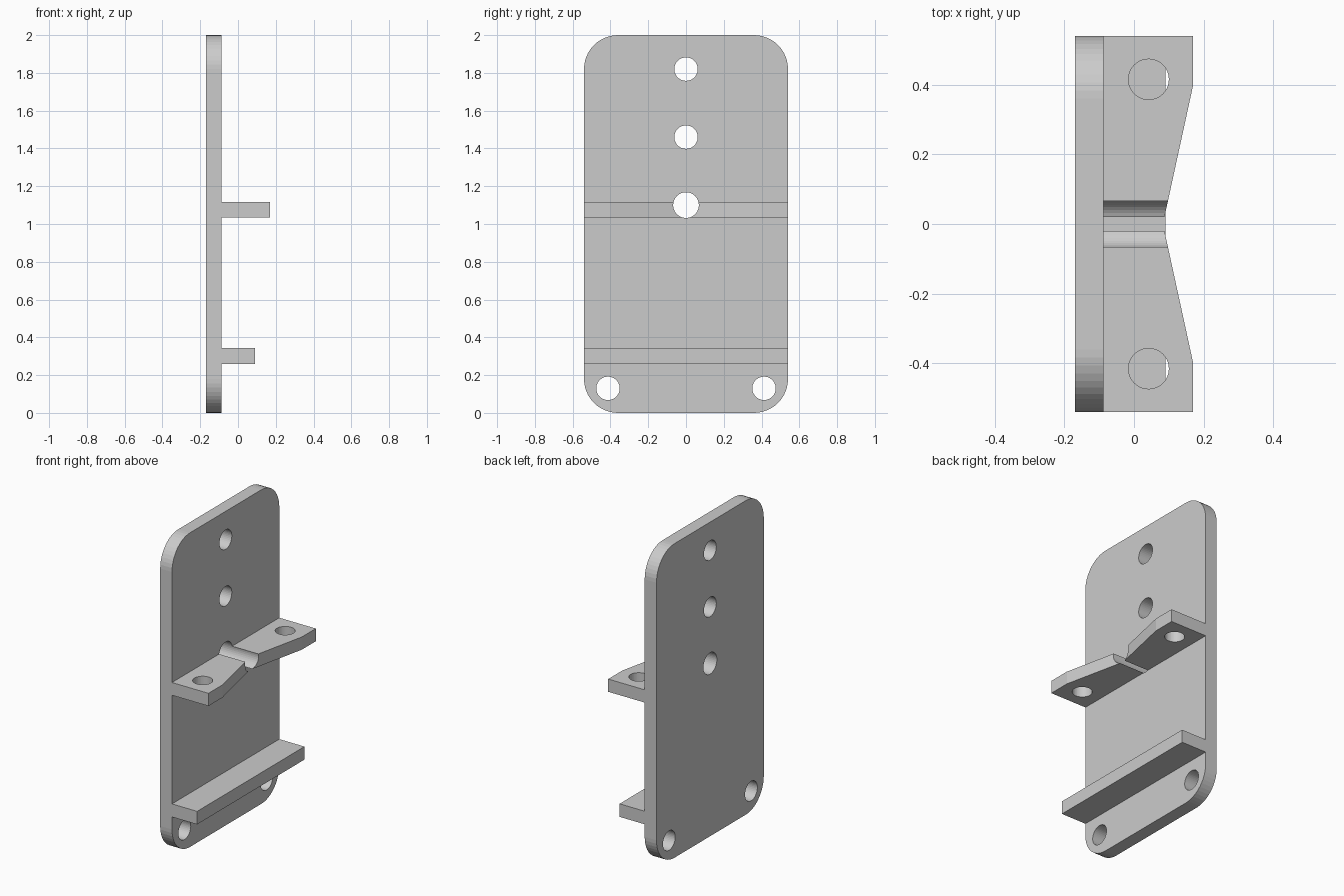
import bpy, bmesh
from math import sin, cos, pi
from mathutils import Vector, Matrix

if "Cube" in bpy.data.objects:
    bpy.data.objects.remove(bpy.data.objects["Cube"])


def prism(name, points, offset):
    """Extrude a closed flat outline along an offset vector."""
    bm = bmesh.new()
    face = bm.faces.new([bm.verts.new(p) for p in points])
    out = bmesh.ops.extrude_face_region(bm, geom=[face])
    verts = [g for g in out["geom"] if isinstance(g, bmesh.types.BMVert)]
    bmesh.ops.translate(bm, vec=Vector(offset), verts=verts)
    bmesh.ops.recalc_face_normals(bm, faces=bm.faces[:])
    me = bpy.data.meshes.new(name)
    bm.to_mesh(me)
    bm.free()
    ob = bpy.data.objects.new(name, me)
    bpy.context.collection.objects.link(ob)
    return ob


def drill(name, centre, radius, depth, axis):
    """Cylinder cutter along x or z."""
    bm = bmesh.new()
    rot = Matrix.Rotation(pi / 2, 4, 'Y') if axis == 'X' else Matrix()
    bmesh.ops.create_cone(bm, cap_ends=True, segments=40, radius1=radius,
                          radius2=radius, depth=depth,
                          matrix=Matrix.Translation(centre) @ rot)
    me = bpy.data.meshes.new(name)
    bm.to_mesh(me)
    bm.free()
    ob = bpy.data.objects.new(name, me)
    bpy.context.collection.objects.link(ob)
    ob.hide_render = True
    return ob


def combine(target, tool, operation):
    mod = target.modifiers.new(operation.lower(), 'BOOLEAN')
    mod.operation = operation
    mod.solver = 'EXACT'
    mod.object = tool
    bpy.context.view_layer.objects.active = target
    bpy.ops.object.modifier_apply(modifier=mod.name)
    bpy.data.objects.remove(tool)


BACK, FRONT, TIP = -0.17, -0.087, 0.17
HALF, R, STEPS = 0.54, 0.18, 12
ROOT = -0.13  # shelves start inside the plate before the union

# Rounded back plate
outline = []
for i, (cy, cz) in enumerate([(HALF - R, 2 - R), (R - HALF, 2 - R),
                              (R - HALF, R), (HALF - R, R)]):
    for k in range(STEPS + 1):
        a = (i + k / STEPS) * pi / 2
        outline.append((BACK, cy + R * cos(a), cz + R * sin(a)))
bracket = prism("mounting_bracket", outline, (FRONT - BACK, 0, 0))

# Lower straight shelf
lower = [(ROOT, -HALF, 0.26), (0.09, -HALF, 0.26),
         (0.09, HALF, 0.26), (ROOT, HALF, 0.26)]
combine(bracket, prism("lower_shelf", lower, (0, 0, 0.083)), 'UNION')

# Upper shelf with V-shaped front edge
upper = [(x, y, 1.035) for x, y in [
    (ROOT, -HALF), (TIP, -HALF), (TIP, -0.40), (0.083, 0),
    (TIP, 0.40), (TIP, HALF), (ROOT, HALF)]]
combine(bracket, prism("upper_shelf", upper, (0, 0, 0.081)), 'UNION')

# Plate holes; the z = 1.10 one also cuts the groove across the upper shelf
for y, z, r in [(0, 1.82, 0.062), (0, 1.46, 0.062), (0, 1.10, 0.068),
                (-0.413, 0.13, 0.062), (0.413, 0.13, 0.062)]:
    combine(bracket, drill("plate_hole", (0, y, z), r, 1, 'X'), 'DIFFERENCE')

# Vertical holes in the upper shelf
for y in (-0.415, 0.415):
    combine(bracket, drill("shelf_hole", (0.042, y, 1.075), 0.058, 0.3, 'Z'),
            'DIFFERENCE')
